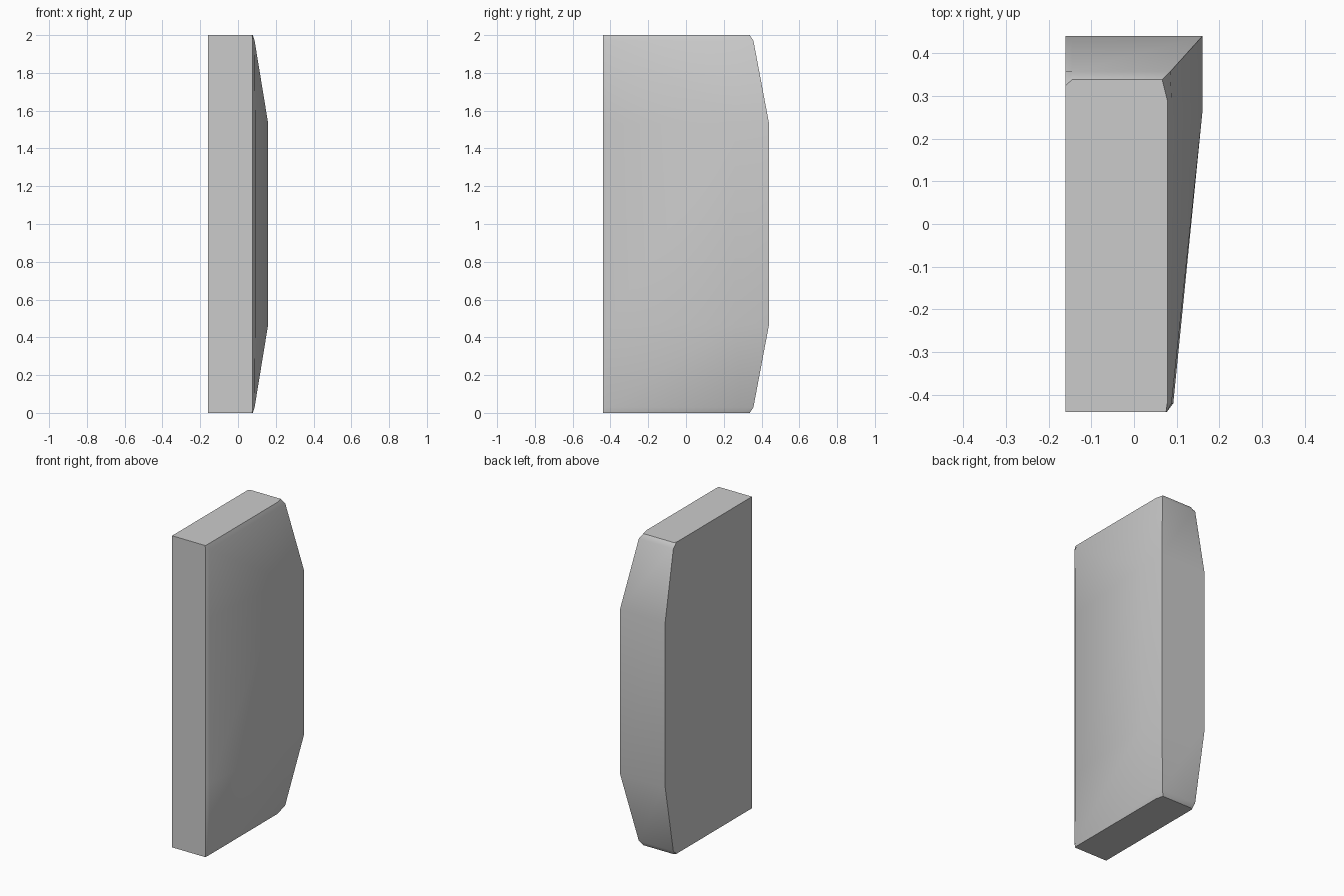
import bpy, bmesh, math

if "Cube" in bpy.data.objects:
    bpy.data.objects.remove(bpy.data.objects["Cube"], do_unlink=True)

# Single grey finish
grey = bpy.data.materials.new("plain_grey")
grey.use_nodes = True
tone = (0.6, 0.6, 0.6, 1)
grey.diffuse_color = tone
grey.node_tree.nodes["Principled BSDF"].inputs["Base Color"].default_value = tone

# Horizontal outlines: flat end, rounded shoulder, full middle
LEFT, FRONT = -0.16, -0.44
end = [(LEFT, FRONT), (0.075, FRONT), (0.078, -0.42), (0.078, 0.29),
       (0.066, 0.338), (-0.145, 0.338), (LEFT, 0.325)]
shoulder = [(LEFT, FRONT), (0.077, FRONT), (0.088, -0.42), (0.088, 0.29),
            (0.085, 0.357), (-0.145, 0.357), (LEFT, 0.357)]
middle = [(LEFT, FRONT), (0.077, FRONT), (0.092, -0.42), (0.16, 0.26),
          (0.16, 0.44), (-0.145, 0.44), (LEFT, 0.44)]
levels = [(0, end), (0.03, shoulder), (0.47, middle)]
levels += [(2 - z, outline) for z, outline in reversed(levels)]

# Loft the outlines into one closed block
bm = bmesh.new()
rings = [[bm.verts.new((x, y, z)) for x, y in outline] for z, outline in levels]
for low, high in zip(rings, rings[1:]):
    for i in range(len(low)):
        j = (i + 1) % len(low)
        bm.faces.new((low[i], low[j], high[j], high[i]))
bm.faces.new(rings[0][::-1])
bm.faces.new(rings[-1])

# Fold the tapered side along diagonals running out from the front corners
bm.faces.ensure_lookup_table()
for a, b in ((rings[1][2], rings[2][3]), (rings[4][2], rings[3][3])):
    face = next(f for f in a.link_faces if b in f.verts)
    bmesh.utils.face_split(face, a, b)
bmesh.ops.recalc_face_normals(bm, faces=bm.faces)

mesh = bpy.data.meshes.new("chamfered_block")
bm.to_mesh(mesh)
bm.free()
mesh.materials.append(grey)
block = bpy.data.objects.new("chamfered_block", mesh)
bpy.context.collection.objects.link(block)

# Soft shading across shallow folds, crisp main edges
bpy.context.view_layer.objects.active = block
block.select_set(True)
bpy.ops.object.shade_smooth_by_angle(angle=math.radians(35))
